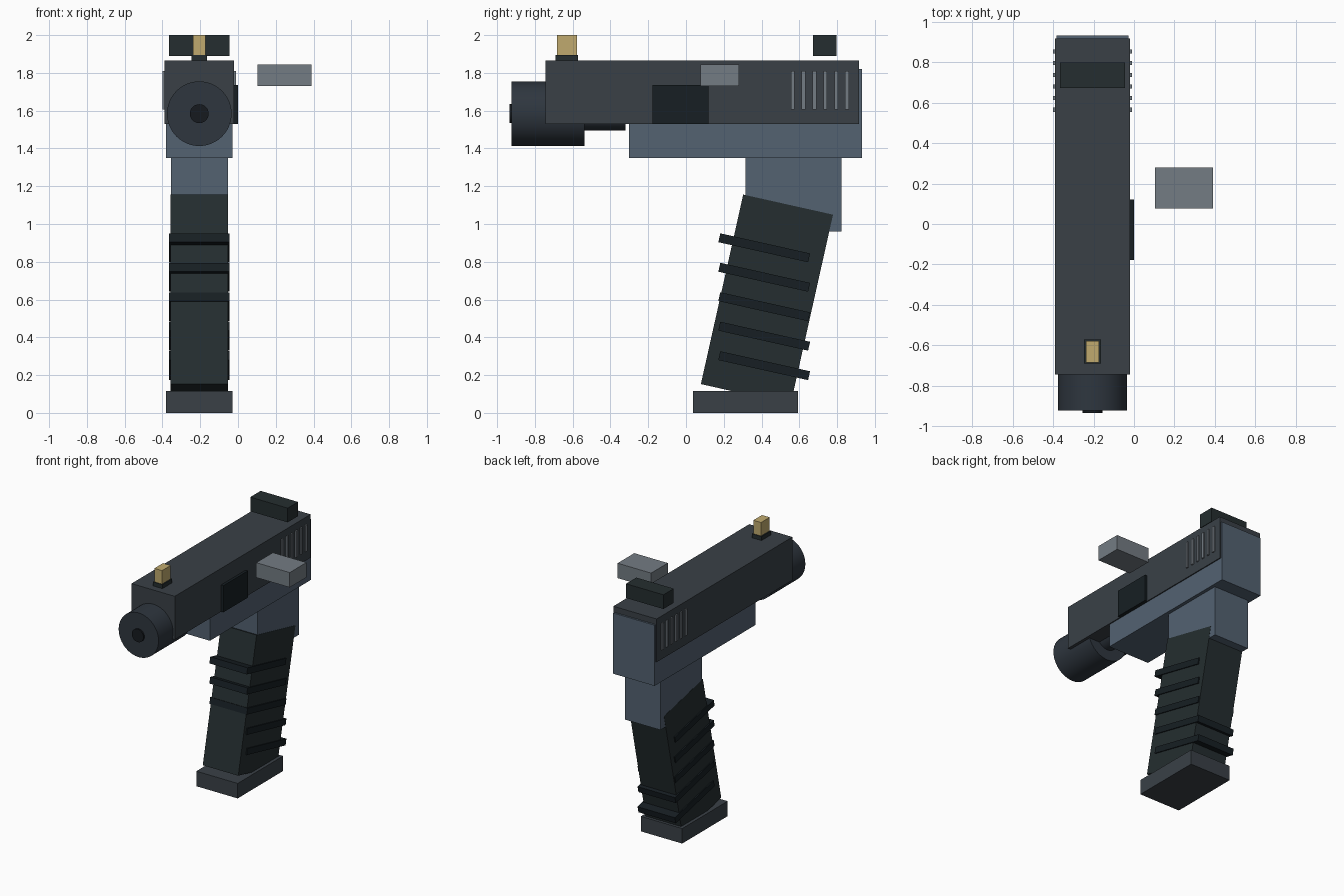
import bpy, math

if "Cube" in bpy.data.objects:
    bpy.data.objects.remove(bpy.data.objects["Cube"])

CX = -0.205                     # centre plane of the body
TILT = math.radians(-12.6)      # rake of the grip


def material(name, rgb):
    # display colour (0-255) to linear
    m = bpy.data.materials.new(name)
    m.diffuse_color = [(c / 255) ** 2.2 for c in rgb] + [1]
    m.use_nodes = True
    m.node_tree.nodes["Principled BSDF"].inputs["Base Color"].default_value = m.diffuse_color
    return m


STEEL = material("dark_steel", (60, 66, 72))
FRAME = material("blue_grey", (84, 98, 113))
GRIP = material("grip_black", (41, 49, 51))
RIB = material("rib_black", (29, 36, 40))
BARREL = material("barrel_steel", (50, 57, 65))
BORE = material("bore_black", (28, 32, 36))
LIGHT = material("light_grey", (115, 123, 130))
BRASS = material("brass", (190, 168, 110))


def box(name, x, y, z, mat, tilt=0):
    """Box from (min, max) ranges, optionally tilted about x through its centre."""
    ranges = (x, y, z)
    bpy.ops.mesh.primitive_cube_add(size=1, location=[(a + b) / 2 for a, b in ranges])
    o = bpy.context.object
    o.name = name
    o.scale = [b - a for a, b in ranges]
    o.rotation_euler.x = tilt
    o.data.materials.append(mat)
    return o


def mid(width):
    return (CX - width / 2, CX + width / 2)


def around(centre, size):
    return (centre - size / 2, centre + size / 2)


def tube(name, radius, y, mat, z=1.584):
    bpy.ops.mesh.primitive_cylinder_add(
        vertices=48, radius=radius, depth=y[1] - y[0],
        location=(CX, (y[0] + y[1]) / 2, z), rotation=(math.pi / 2, 0, 0))
    o = bpy.context.object
    o.name = name
    o.data.materials.append(mat)
    bpy.ops.object.shade_smooth_by_angle()


# slide and frame
box("slide", mid(0.37), (-0.745, 0.917), (1.53, 1.865), STEEL)
box("frame", mid(0.354), (-0.303, 0.931), (1.35, 1.82), FRAME)
box("grip_neck", mid(0.302), (0.315, 0.822), (0.96, 1.36), FRAME)

# raked grip with ribs and base plate
box("grip", mid(0.304), around(0.4285, 0.487), around(0.601, 1.028), GRIP, TILT)
for i in range(5):
    box(f"grip_rib_{i + 1}", mid(0.32), around(0.414, 0.487),
        around(0.874 - 0.156 * i, 0.048), RIB, TILT)
box("base_plate", mid(0.354), (0.036, 0.592), (0, 0.116), STEEL)

# barrel
tube("muzzle", 0.171, (-0.923, -0.537), BARREL)
tube("inner_barrel", 0.09, (-0.6, -0.32), BARREL)
tube("bore", 0.05, (-0.935, -0.85), BORE)

# side details
box("ejection_port", (-0.06, 0.0), (-0.178, 0.12), (1.53, 1.737), RIB)
box("side_block", (0.103, 0.39), (0.076, 0.28), (1.73, 1.845), LIGHT)
for i in range(6):
    for side in (-1, 1):
        box(f"serration_{'left' if side < 0 else 'right'}_{i + 1}",
            around(CX + side * 0.18, 0.03), around(0.565 + 0.0575 * i, 0.02),
            (1.605, 1.81), LIGHT)

# sights
box("front_sight_base", mid(0.082), (-0.69, -0.572), (1.855, 1.896), GRIP)
box("front_sight", mid(0.066), (-0.684, -0.578), (1.89, 2.0), BRASS)
box("rear_sight", mid(0.32), (0.672, 0.798), (1.89, 2.0), GRIP)
